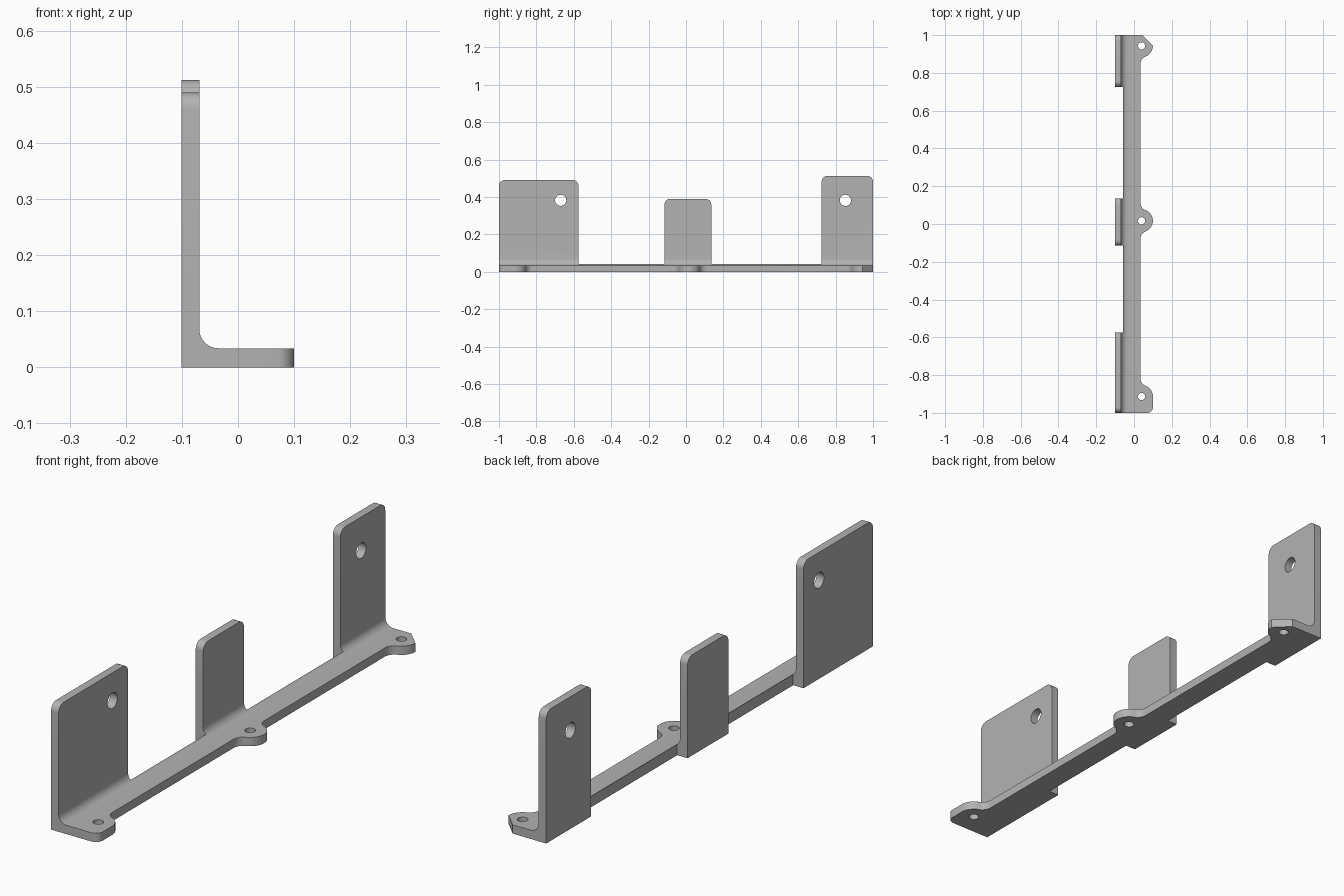
import bpy
import bmesh
from math import sin, cos, pi, acos, radians
from mathutils import Vector

if "Cube" in bpy.data.objects:
    bpy.data.objects.remove(bpy.data.objects["Cube"], do_unlink=True)

grey = bpy.data.materials.new("light grey")
grey.use_nodes = True
grey.diffuse_color = (0.45, 0.45, 0.45, 1)
grey.node_tree.nodes["Principled BSDF"].inputs["Base Color"].default_value = grey.diffuse_color

BACK, FRONT = -0.101, 0.1      # full depth in x
RAIL_BACK, RAIL_FRONT = -0.057, 0.035
WALL, FLOOR = 0.032, 0.034     # sheet thicknesses
FILLET = 0.034
EAR_X, EAR_R, NECK_R = 0.04, 0.06, 0.04
TABS = [(-1, -0.575, 0.49), (-0.115, 0.135, 0.39), (0.725, 1, 0.512)]
EARS = [-0.913, 0.017, 0.943]


def arc(cx, cy, r, start, end, n=8):
    """Points on an arc, angles in radians."""
    return [(cx + r * cos(start + (end - start) * i / n),
             cy + r * sin(start + (end - start) * i / n)) for i in range(n + 1)]


def prism(name, outline, axis, low, high):
    """Extrude a closed 2D outline along the x, y or z axis."""
    place = {"x": lambda a, b: (low, a, b),
             "y": lambda a, b: (a, low, b),
             "z": lambda a, b: (a, b, low)}[axis]
    bm = bmesh.new()
    face = bm.faces.new([bm.verts.new(place(a, b)) for a, b in outline])
    shift = Vector([(high - low) * (axis == k) for k in "xyz"])
    grown = bmesh.ops.extrude_face_region(bm, geom=[face])
    bmesh.ops.translate(bm, vec=shift,
                        verts=[g for g in grown["geom"] if isinstance(g, bmesh.types.BMVert)])
    bmesh.ops.recalc_face_normals(bm, faces=bm.faces)
    mesh = bpy.data.meshes.new(name)
    bm.to_mesh(mesh)
    bm.free()
    obj = bpy.data.objects.new(name, mesh)
    bpy.context.collection.objects.link(obj)
    mesh.materials.append(grey)
    return obj


# L-shaped cross-section with an inside fillet, along the full length
inner = BACK + WALL
section = [(BACK, 0), (FRONT, 0), (FRONT, FLOOR)]
section += arc(inner + FILLET, FLOOR + FILLET, FILLET, 1.5 * pi, pi)
section += [(inner, 0.6), (BACK, 0.6)]
bracket = prism("bracket", section, "y", -1, 1)

# Plan outline: front edge with three screw ears, rear edge with tab feet
turn = acos((RAIL_FRONT + NECK_R - EAR_X) / (EAR_R + NECK_R))
rise = (EAR_R + NECK_R) * sin(turn)


def ear_lower(y):
    return (arc(RAIL_FRONT + NECK_R, y - rise, NECK_R, pi, pi - turn)
            + arc(EAR_X, y, EAR_R, -turn, 0))


def ear_upper(y):
    return (arc(EAR_X, y, EAR_R, 0, turn)[1:]
            + arc(RAIL_FRONT + NECK_R, y + rise, NECK_R, pi + turn, pi)[1:])


plan = arc(FRONT - 0.03, -0.97, 0.03, -pi / 2, 0)
plan += [(FRONT, EARS[0])] + ear_upper(EARS[0])
plan += ear_lower(EARS[1]) + ear_upper(EARS[1])
plan += ear_lower(EARS[2]) + [(EAR_X + 0.003, 1)]
for low, high, top in reversed(TABS):
    if high < 1:
        plan.append((RAIL_BACK, high))
    plan += [(BACK, high), (BACK, low)]
    if low > -1:
        plan.append((RAIL_BACK, low))

# Side outline: three upright tabs of different heights with rounded tops
side = [(1, -0.05), (-1, -0.05)]
for low, high, top in TABS:
    r = 0.03
    side += [(low, 0.02 if low == -1 else 0.09)]
    side += arc(low + r, top - r, r, pi, pi / 2)
    side += arc(high - r, top - r, r, pi / 2, 0)
    side += [(high, 0.02 if high == 1 else 0.09)]

cutters = [(prism("plan_cutter", plan, "z", -0.1, 0.7), "INTERSECT"),
           (prism("side_cutter", side, "x", -0.2, 0.2), "INTERSECT")]

# Screw holes through the ears and the two tall tabs
for y in EARS:
    hole = prism("ear_hole_cutter", arc(EAR_X, y, 0.019, 0, 2 * pi, 24)[:-1], "z", -0.1, 0.1)
    cutters.append((hole, "DIFFERENCE"))
for y in (-0.67, 0.852):
    hole = prism("tab_hole_cutter", arc(y, 0.382, 0.03, 0, 2 * pi, 32)[:-1], "x", -0.2, 0)
    cutters.append((hole, "DIFFERENCE"))

for cutter, operation in cutters:
    cutter.hide_render = True
    cutter.hide_set(True)
    mod = bracket.modifiers.new(cutter.name, "BOOLEAN")
    mod.object = cutter
    mod.operation = operation
    mod.solver = "EXACT"

# Bake the cuts, drop the helpers and smooth the curved faces
bpy.context.view_layer.update()
evaluated = bracket.evaluated_get(bpy.context.evaluated_depsgraph_get())
shape = bpy.data.meshes.new_from_object(evaluated)
bracket.modifiers.clear()
bracket.data = shape
for cutter, operation in cutters:
    bpy.data.objects.remove(cutter, do_unlink=True)
bpy.ops.object.select_all(action="DESELECT")
bracket.select_set(True)
bpy.context.view_layer.objects.active = bracket
bpy.ops.object.shade_smooth_by_angle(angle=radians(30))
